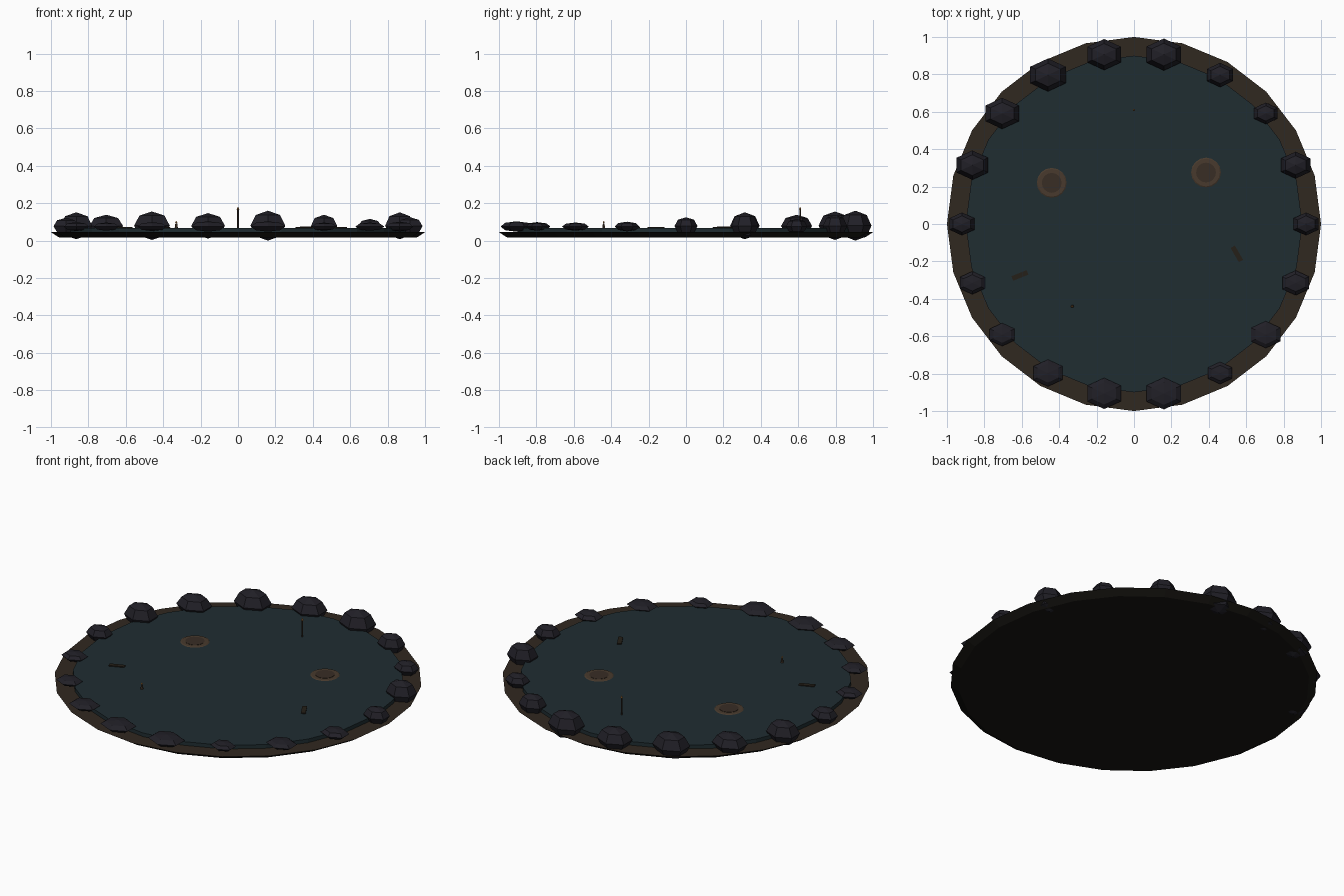
import bpy, math
from mathutils import Vector

if "Cube" in bpy.data.objects:
    bpy.data.objects.remove(bpy.data.objects["Cube"])


def material(name, rgb):
    m = bpy.data.materials.new(name)
    m.diffuse_color = (*rgb, 1)
    m.use_nodes = True
    m.node_tree.nodes["Principled BSDF"].inputs["Base Color"].default_value = m.diffuse_color
    return m


EARTH = material("earth", (0.030, 0.021, 0.014))
UNDER = material("underside", (0.009, 0.008, 0.006))
WATER = material("water", (0.014, 0.026, 0.031))
STONE = material("stone", (0.015, 0.014, 0.020))
TAN = material("tan", (0.065, 0.042, 0.026))
BROWN = material("brown", (0.040, 0.026, 0.018))
WOOD = material("wood", (0.018, 0.014, 0.009))
GLOW = material("glow", (0.45, 0.2, 0.05))


def lathe(name, profile, n, mat, loc=(0, 0, 0), scale=(1, 1, 1), start=0.0):
    """Revolve (radius, z) points, closing both ends with caps or poles."""
    verts, rings, faces = [], [], []
    for r, z in profile:
        count = 1 if r == 0 else n
        rings.append([len(verts) + i for i in range(count)])
        for i in range(count):
            a = start + math.tau * i / n
            verts.append((r * math.cos(a) * scale[0], r * math.sin(a) * scale[1], z * scale[2]))
    for lo, hi in zip(rings, rings[1:]):
        for i in range(n):
            j = (i + 1) % n
            if len(lo) == 1:
                faces.append((lo[0], hi[j], hi[i]))
            elif len(hi) == 1:
                faces.append((lo[i], lo[j], hi[0]))
            else:
                faces.append((lo[i], lo[j], hi[j], hi[i]))
    if len(rings[0]) > 1:
        faces.append(rings[0][::-1])
    if len(rings[-1]) > 1:
        faces.append(rings[-1])
    me = bpy.data.meshes.new(name)
    me.from_pydata(verts, [], faces)
    me.materials.append(mat)
    ob = bpy.data.objects.new(name, me)
    ob.location = loc
    bpy.context.collection.objects.link(ob)
    return ob


# Earth bank with tapered underside, and the raised water disc
bank = lathe("bank", [(0.955, 0.016), (1.0, 0.045)], 24, EARTH)
bank.data.materials.append(UNDER)
for p in bank.data.polygons:
    if p.normal.z < 0.5:
        p.material_index = 1
lathe("water", [(0.9, 0.04), (0.9, 0.067)], 24, WATER)

# Ring of 18 stones, every 20 degrees: (radius, half height)
stones = [(.077, .048), (.090, .072), (.072, .040), (.081, .060), (.107, .080), (.104, .068),
          (.110, .076), (.104, .060), (.098, .072), (.077, .045), (.077, .024), (.077, .022),
          (.090, .024), (.104, .028), (.107, .028), (.074, .022), (.090, .022), (.083, .026)]
dome = [(math.sin(math.pi * k / 4) if 0 < k < 4 else 0, -math.cos(math.pi * k / 4)) for k in range(5)]
for i, (r, h) in enumerate(stones):
    a = math.radians(20 * i)
    lathe(f"stone_{i + 1}", dome, 6, STONE, (0.92 * math.cos(a), 0.92 * math.sin(a), 0.073 + 0.09 * h),
          (r, r * 0.8, h), math.pi / 6)

# Two floating pads with a darker centre
for i, (x, y) in enumerate([(-0.44, 0.22), (0.385, 0.275)]):
    lathe(f"pad_{i + 1}", [(0.06, 0.06), (0.08, 0.070), (0.074, 0.073)], 16, TAN, (x, y, 0))
    lathe(f"pad_centre_{i + 1}", [(0.053, 0.07), (0.053, 0.0745)], 16, BROWN, (x, y, 0))

# Two driftwood sticks
for i, (x, y, deg) in enumerate([(-0.61, -0.275, 22), (0.55, -0.16, -60)]):
    bpy.ops.mesh.primitive_cube_add(size=1, location=(x, y, 0.066), rotation=(0, 0, math.radians(deg)))
    ob = bpy.context.object
    ob.name = f"driftwood_{i + 1}"
    ob.scale = (0.088, 0.026, 0.012)
    ob.data.materials.append(WOOD)

# Tall post with glowing tip
lathe("post", [(0.005, 0.06), (0.005, 0.165)], 6, BROWN, (0, 0.61, 0))
lathe("post_tip", [(0, 0.160), (0.007, 0.168), (0, 0.182)], 6, GLOW, (0, 0.61, 0))

# Tiny standing figure
lathe("figure_body", [(0.009, 0.065), (0.005, 0.092)], 6, TAN, (-0.33, -0.44, 0))
lathe("figure_head", [(0, 0.091), (0.006, 0.098), (0, 0.106)], 6, GLOW, (-0.33, -0.44, 0))
